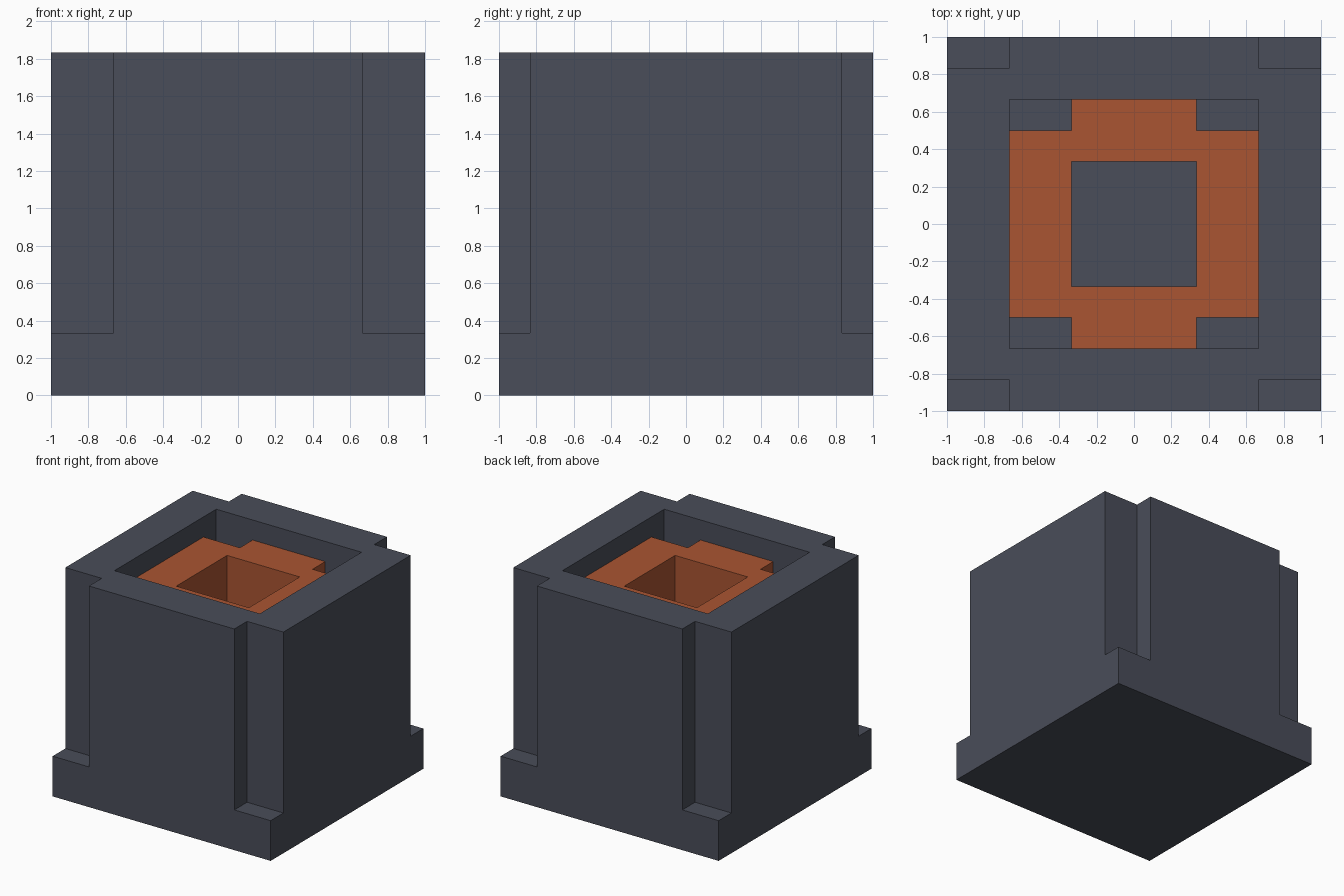
import bpy
import bmesh
from mathutils import Matrix, Vector

U = 1 / 6  # every size is a whole number of these units

cube = bpy.data.objects.get("Cube")
if cube:
    bpy.data.objects.remove(cube, do_unlink=True)


def make_material(name, colour):
    mat = bpy.data.materials.new(name)
    mat.use_nodes = True
    mat.diffuse_color = colour
    mat.node_tree.nodes["Principled BSDF"].inputs["Base Color"].default_value = colour
    return mat


def boxes(name, bounds):
    """One object made of boxes, each given as low and high corners in units."""
    bm = bmesh.new()
    for low, high in bounds:
        low, high = Vector(low) * U, Vector(high) * U
        place = Matrix.Translation((low + high) / 2) @ Matrix.Diagonal((*(high - low), 1))
        bmesh.ops.create_cube(bm, size=1, matrix=place)
    mesh = bpy.data.meshes.new(name)
    bm.to_mesh(mesh)
    bm.free()
    obj = bpy.data.objects.new(name, mesh)
    bpy.context.collection.objects.link(obj)
    return obj


def corner_notches(half, bottom):
    """Four 2 x 1 corner cuts of a square block, open at the outside and top."""
    result = []
    for sx in (-1, 1):
        for sy in (-1, 1):
            xs = sorted((sx * (half - 2), sx * (half + 1)))
            ys = sorted((sy * (half - 1), sy * (half + 1)))
            result.append(((xs[0], ys[0], bottom), (xs[1], ys[1], 12)))
    return result


def carved_block(name, half, bottom, top, notch_bottom, pit_half, pit_bottom, mat):
    """Square block with notched corners and a square pit from the top."""
    block = boxes(name, [((-half, -half, bottom), (half, half, top))])
    pit = ((-pit_half, -pit_half, pit_bottom), (pit_half, pit_half, 12))
    cutter = boxes(name + "_cutter", corner_notches(half, notch_bottom) + [pit])
    cutter.hide_render = True
    mod = block.modifiers.new("carve", "BOOLEAN")
    mod.operation = "DIFFERENCE"
    mod.solver = "EXACT"
    mod.object = cutter
    bpy.context.view_layer.update()
    graph = bpy.context.evaluated_depsgraph_get()
    carved = bpy.data.meshes.new_from_object(block.evaluated_get(graph))
    block.modifiers.clear()
    block.data = carved
    bpy.data.objects.remove(cutter, do_unlink=True)
    carved.materials.clear()
    carved.materials.append(mat)
    return block


slate = make_material("dark slate", (0.067, 0.074, 0.1, 1))
rust = make_material("rust orange", (0.40, 0.091, 0.032, 1))

# Outer casing on its full-width base
carved_block("casing", 6, 0, 11, 2, 4, 2, slate)

# Notched lining standing inside the casing, open down to the casing floor
carved_block("inner_lining", 4, 2, 10, 1, 2, 1, rust)
